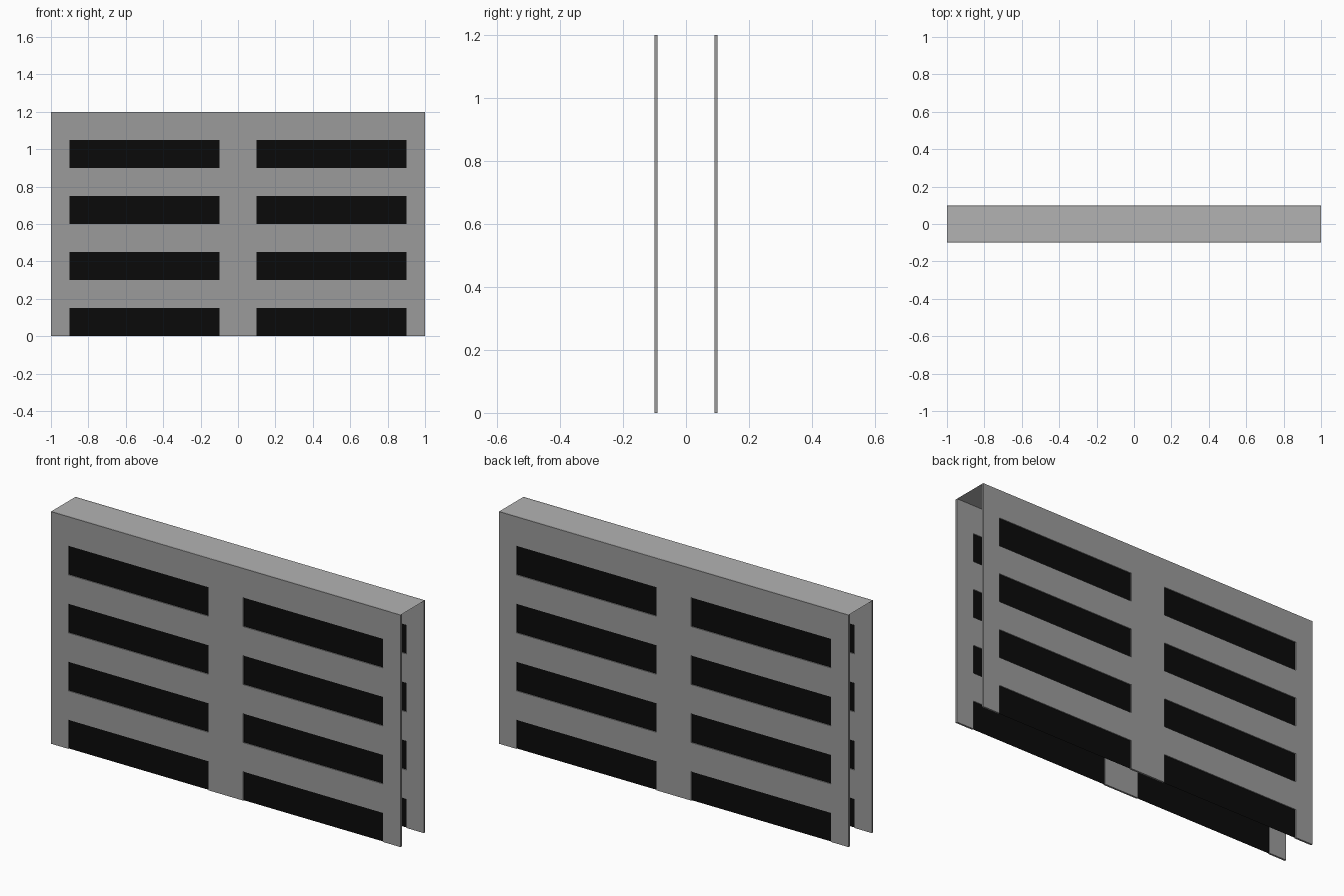
import bpy

if "Cube" in bpy.data.objects:
    bpy.data.objects.remove(bpy.data.objects["Cube"])

W, H, D, T = 1.0, 1.2, 0.1, 0.01      # half width, height, half depth, wall thickness
Z_CUTS = [0, .15, .3, .45, .6, .75, .9, 1.05, H]
X_CUTS = [-W, -.9, -.1, .1, .9, W]


def is_window(i, j):
    return i in (1, 3) and j % 2 == 0


def mesh_object(name, verts, faces, mat=None):
    me = bpy.data.meshes.new(name)
    me.from_pydata(verts, [], faces)
    ob = bpy.data.objects.new(name, me)
    bpy.context.collection.objects.link(ob)
    if mat:
        me.materials.append(mat)
    return ob


def grid_sheet(name, y, flip, want_window, mat=None):
    """Sheet in the xz plane made of either the wall cells or the window cells."""
    n = len(X_CUTS)
    verts = [(x, y, z) for z in Z_CUTS for x in X_CUTS]
    faces = []
    for j in range(len(Z_CUTS) - 1):
        for i in range(n - 1):
            if is_window(i, j) == want_window:
                a = j * n + i
                f = (a, a + 1, a + n + 1, a + n)
                faces.append(f[::-1] if flip else f)
    return mesh_object(name, verts, faces, mat)


grey = bpy.data.materials.new("wall_grey")
grey.diffuse_color = (0.33, 0.33, 0.33, 1)
grey.use_nodes = True
grey.node_tree.nodes["Principled BSDF"].inputs["Base Color"].default_value = grey.diffuse_color
light = bpy.data.materials.new("roof_grey")
light.diffuse_color = (0.45, 0.45, 0.45, 1)
light.use_nodes = True
light.node_tree.nodes["Principled BSDF"].inputs["Base Color"].default_value = light.diffuse_color
black = bpy.data.materials.new("window_black")
black.diffuse_color = (0.003, 0.003, 0.003, 1)
black.use_nodes = True
black.node_tree.nodes["Principled BSDF"].inputs["Base Color"].default_value = black.diffuse_color

# Front and back walls with recessed dark panes
for side, s in (("front", -1), ("back", 1)):
    wall = grid_sheet(side + "_wall", s * D, s > 0, False, grey)
    solid = wall.modifiers.new("thickness", "SOLIDIFY")
    solid.thickness = T
    solid.offset = -1
    grid_sheet(side + "_window_panes", s * (D - T / 2), s > 0, True, black)

# Thin roof sheet joining the walls
mesh_object("roof", [(-W, -D, H), (W, -D, H), (W, D, H), (-W, D, H)],
            [(0, 1, 2, 3)], light)
